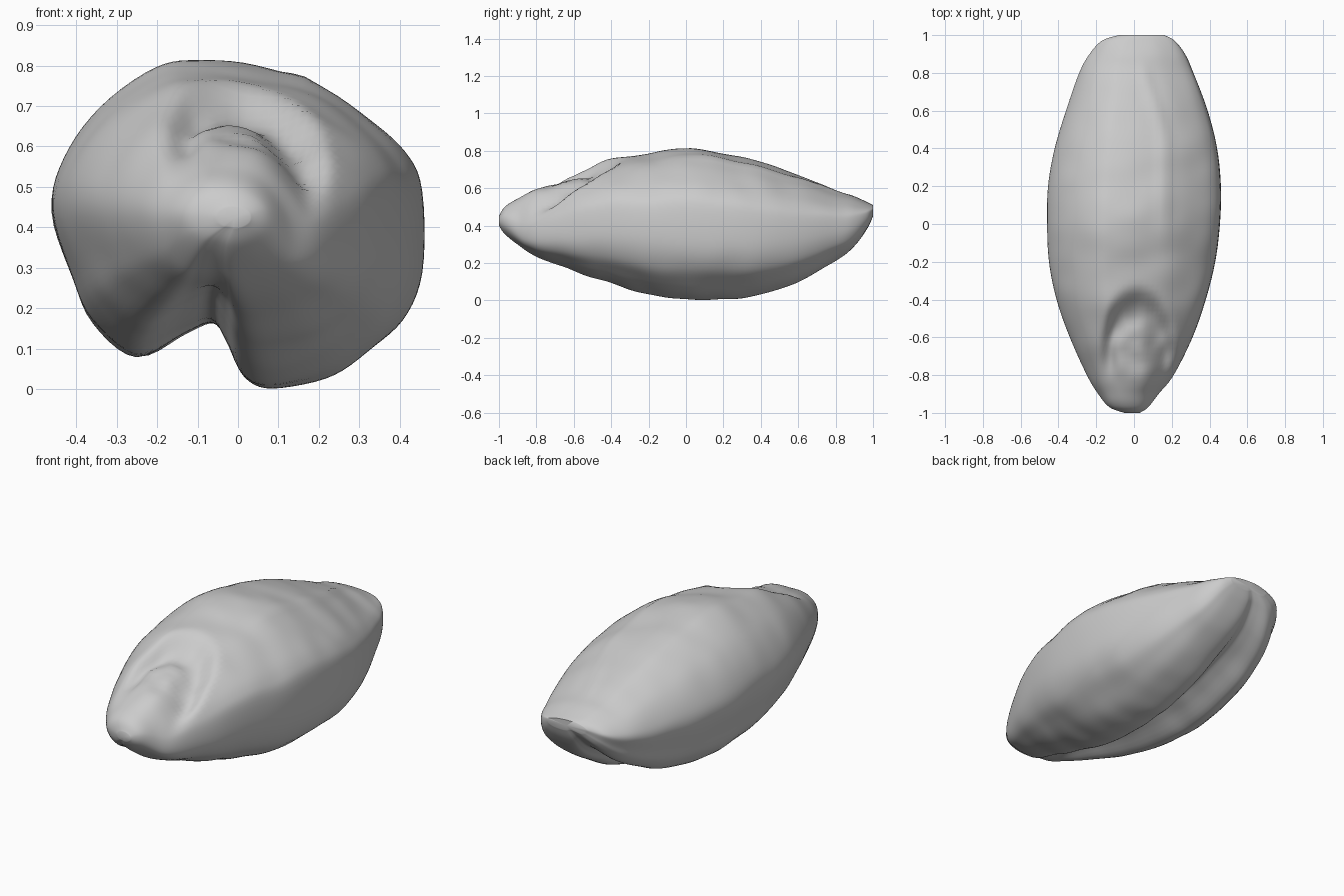
import bpy
import bmesh
import math
from mathutils import Vector, noise

cube = bpy.data.objects.get("Cube")
if cube:
    bpy.data.objects.remove(cube, do_unlink=True)

# Widest cross-section (x, z), clockwise from the crown, with the crease below
SECTION = [(-.1, .815), (.05, .8), (.2, .755), (.33, .67), (.42, .585), (.46, .49),
           (.46, .3), (.41, .17), (.32, .09), (.22, .03), (.09, 0), (.02, .03),
           (-.02, .11), (-.06, .165), (-.13, .14), (-.25, .08), (-.36, .17),
           (-.41, .28), (-.46, .44), (-.43, .57), (-.34, .7), (-.2, .795)]

# Stations along the length: y, left edge, right edge, underside, crown
STATIONS = [(-1, -.05, .03, .4, .45), (-.97, -.13, .075, .355, .5),
            (-.9, -.19, .13, .295, .55), (-.8, -.25, .21, .235, .61),
            (-.6, -.34, .31, .155, .695), (-.4, -.41, .38, .09, .755),
            (-.2, -.45, .43, .035, .785), (0, -.46, .455, .003, .815),
            (.2, -.455, .46, .003, .787), (.4, -.42, .44, .03, .74),
            (.6, -.36, .39, .1, .67), (.8, -.29, .315, .215, .59),
            (.9, -.235, .27, .29, .555), (.97, -.17, .215, .385, .525),
            (1, -.08, .16, .45, .51)]


def smooth_points(points, steps, closed):
    """Catmull-Rom curve through points of any dimension."""
    count = len(points)

    def pick(i):
        return points[i % count] if closed else points[min(max(i, 0), count - 1)]

    result = []
    for i in range(count if closed else count - 1):
        for s in range(steps):
            t = s / steps
            result.append([b + .5 * t * (c - a + t * (2 * a - 5 * b + 4 * c - d
                           + t * (3 * (b - c) + d - a)))
                           for a, b, c, d in zip(*(pick(i + k) for k in (-1, 0, 1, 2)))])
    if not closed:
        result.append(list(points[-1]))
    return result


def smoothstep(low, high, value):
    t = min(max((value - low) / (high - low), 0), 1)
    return t * t * (3 - 2 * t)


def surface_detail(x, y, z, up):
    """Height offset for the germ, the back ridge and wrinkles."""
    upper = smoothstep(-.2, .6, up)
    front = smoothstep(-.95, -.65, y)
    # Arched step above the germ, running out towards the front tip
    arch = math.hypot((x - .02) / .2, max(y + .68, 0) / .33)
    hollow = (1 - smoothstep(.65, 1.1, arch)) * front
    germ = 1 - smoothstep(.3, .9, math.hypot((x + .01) / .17, (y + .76) / .33))
    offset = upper * (.04 * germ * front - .075 * hollow)
    # Shallow step running down the right of the crown
    step_x = .16 - .12 * smoothstep(.4, .9, y)
    ridge = math.exp(-((x - step_x) / .035) ** 2)
    offset += upper * .01 * ridge * smoothstep(-.2, .1, y) * (1 - smoothstep(.75, .9, y))
    # Fine wrinkles, rougher over the germ
    fade = 1 - smoothstep(.85, 1, abs(y))
    offset += .008 * fade * noise.noise(Vector((x * 5, y * 7, z * 5)))
    offset += .015 * upper * hollow * noise.noise(Vector((x * 12, y * 12, z * 6)))
    return offset


# Kernel body lofted through all stations
outline = smooth_points(SECTION, 5, True)
stations = smooth_points(STATIONS, 7, False)
x_low, x_high = min(p[0] for p in outline), max(p[0] for p in outline)
z_low, z_high = min(p[1] for p in outline), max(p[1] for p in outline)

bm = bmesh.new()
rings = []
for y, left, right, bottom, top in stations:
    # Rounder section with a shallow crease at the front, spread lobes at the back
    roundness = .75 * smoothstep(.45, .97, -y)
    spread = .4 * smoothstep(.2, .85, y)
    droop = .06 * smoothstep(.4, .8, -y) * (1 - smoothstep(.85, 1, -y))
    ring = []
    for px, pz in outline:
        across = 2 * (px - x_low) / (x_high - x_low) - 1
        up = 2 * (pz - z_low) / (z_high - z_low) - 1
        scale = 1 + roundness * (1 / math.hypot(across, up) - 1)
        across *= scale
        up *= scale
        across += spread * max(-up, 0) * across * (1 - across * across)
        x = left + (right - left) * (.5 + .5 * across)
        z = bottom + (top - bottom) * (.5 + .5 * up)
        z -= droop * max(across, 0) * (1 - min(up * up, 1))
        z += surface_detail(x, y, z, up)
        ring.append(bm.verts.new((x, y, max(z, 0))))
    rings.append(ring)

for a, b in zip(rings, rings[1:]):
    for i in range(len(a)):
        j = (i + 1) % len(a)
        bm.faces.new((a[i], a[j], b[j], b[i]))

# Rounded end caps
for ring in (rings[0], rings[-1]):
    centre = sum((v.co for v in ring), Vector()) / len(ring)
    tip = bm.verts.new(centre)
    for i in range(len(ring)):
        bm.faces.new((ring[i], ring[(i + 1) % len(ring)], tip))

bmesh.ops.recalc_face_normals(bm, faces=bm.faces)
mesh = bpy.data.meshes.new("kernel_body")
bm.to_mesh(mesh)
bm.free()
kernel = bpy.data.objects.new("kernel_body", mesh)
bpy.context.collection.objects.link(kernel)

# Plain grey husk
husk = bpy.data.materials.new("husk_grey")
husk.use_nodes = True
grey = (.6, .6, .6, 1)
husk.diffuse_color = grey
husk.node_tree.nodes["Principled BSDF"].inputs["Base Color"].default_value = grey
mesh.materials.append(husk)

bpy.ops.object.select_all(action="DESELECT")
kernel.select_set(True)
bpy.context.view_layer.objects.active = kernel
bpy.ops.object.shade_smooth_by_angle(angle=math.radians(60))
